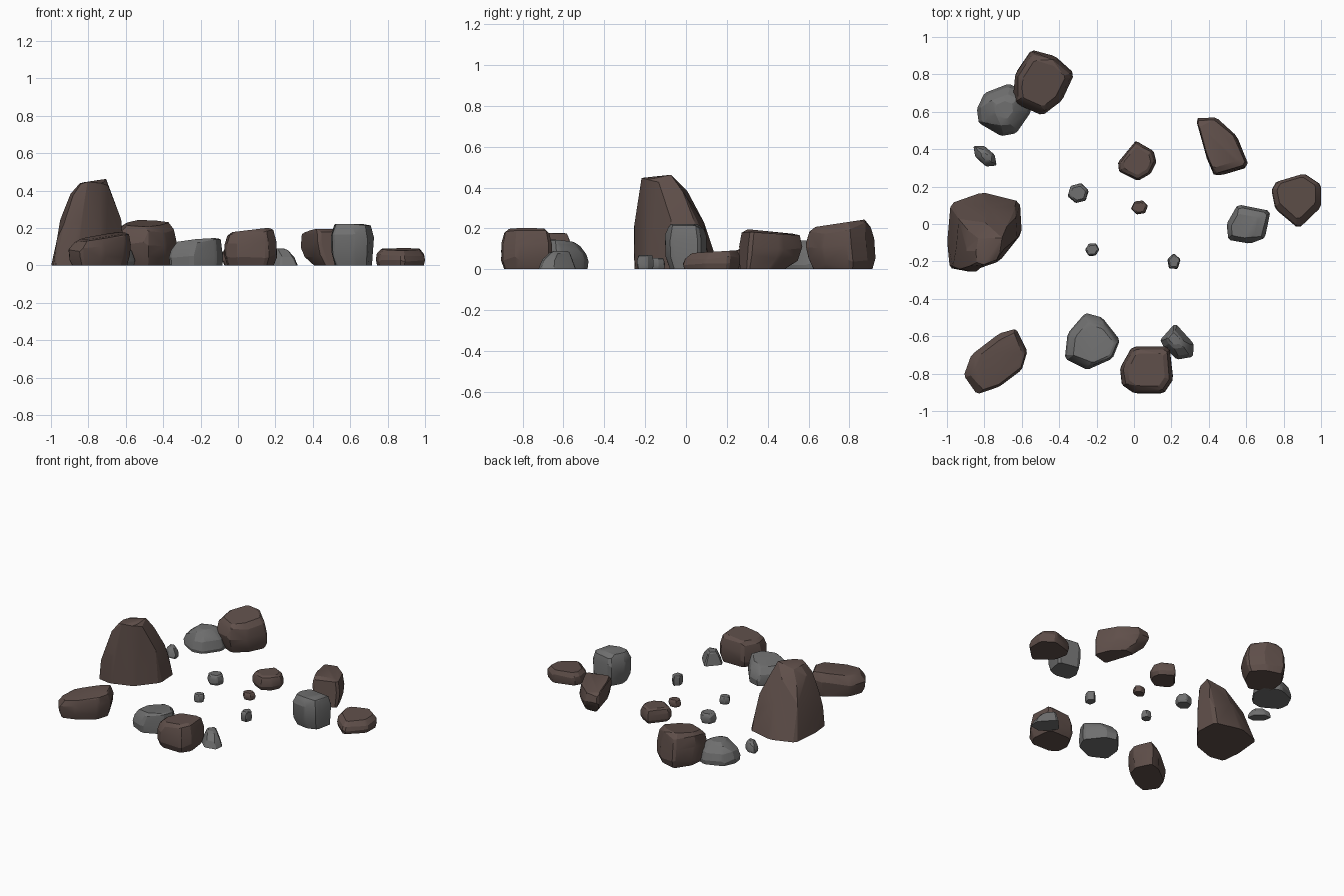
import bpy, bmesh, math, random
from mathutils import Vector

if "Cube" in bpy.data.objects:
    bpy.data.objects.remove(bpy.data.objects["Cube"])

random.seed(4)


def material(name, rgb):
    m = bpy.data.materials.new(name)
    m.diffuse_color = (*rgb, 1)
    m.use_nodes = True
    m.node_tree.nodes["Principled BSDF"].inputs["Base Color"].default_value = m.diffuse_color
    return m


BROWN = material("brown_stone", (0.115, 0.078, 0.068))
GREY = material("grey_stone", (0.16, 0.16, 0.16))

# Side profiles: (height fraction, scale, shift x, shift y)
BLOCK = [(0, .88, 0, 0), (.25, 1, 0, 0), (.6, .99, 0, 0), (.88, .88, 0, 0), (1, .7, 0, 0)]
MOUND = [(0, .97, 0, 0), (.2, 1, 0, 0), (.55, .88, 0, 0), (.85, .62, 0, 0), (1, .35, 0, 0)]


def rock(name, mat, outline, height, profile=BLOCK, tilt=(0, 0)):
    """Stack scaled copies of a plan outline and wrap them in a convex hull."""
    pts = [Vector(p) for p in outline]
    xs, ys = [p.x for p in pts], [p.y for p in pts]
    c = Vector(((min(xs) + max(xs)) / 2, (min(ys) + max(ys)) / 2))
    size = max(max(xs) - min(xs), max(ys) - min(ys))
    ring = []
    for i, p in enumerate(pts):  # chip each plan corner
        ring += [p.lerp(pts[i - 1], .1), p.lerp(pts[(i + 1) % len(pts)], .1)]
    bm = bmesh.new()
    for f, s, dx, dy in profile:
        for i, p in enumerate(ring):
            q = c + (p - c) * s + Vector((dx, dy))
            z = f * (height + tilt[0] * (q.x - c.x) + tilt[1] * (q.y - c.y))
            if 0 < f < 1:
                z += random.uniform(-.07, .07) * height
            bm.verts.new((q.x, q.y, max(z, 0)))
    res = bmesh.ops.convex_hull(bm, input=bm.verts[:])
    junk = [g for g in set(res["geom_interior"]) | set(res["geom_unused"])
            if isinstance(g, bmesh.types.BMVert) and g.is_valid]
    bmesh.ops.delete(bm, geom=junk, context='VERTS')
    bmesh.ops.remove_doubles(bm, verts=bm.verts[:], dist=size * .03)
    bmesh.ops.dissolve_limit(bm, angle_limit=math.radians(9),
                             verts=bm.verts[:], edges=bm.edges[:])
    bmesh.ops.recalc_face_normals(bm, faces=bm.faces[:])
    me = bpy.data.meshes.new(name)
    bm.to_mesh(me)
    bm.free()
    me.materials.append(mat)
    ob = bpy.data.objects.new(name, me)
    bpy.context.collection.objects.link(ob)
    bpy.ops.object.select_all(action='DESELECT')
    ob.select_set(True)
    bpy.context.view_layer.objects.active = ob
    bpy.ops.object.shade_smooth_by_angle(angle=math.radians(20))


def pebble(name, mat, x, y, rx, ry, height, turn, sides=6, profile=BLOCK):
    """Small stone on a turned, uneven polygon."""
    pts = []
    for i in range(sides):
        a = math.tau * i / sides
        r = random.uniform(.94, 1.06)
        u, v = rx * r * math.cos(a), ry * r * math.sin(a)
        t = math.radians(turn)
        pts.append((x + u * math.cos(t) - v * math.sin(t), y + u * math.sin(t) + v * math.cos(t)))
    rock(name, mat, pts, height, profile)


# Tall standing boulder
rock("tall_boulder", BROWN,
     [(-1, -.08), (-.98, .11), (-.81, .17), (-.61, .12), (-.6, -.05), (-.72, -.2), (-.88, -.255), (-.985, -.235)],
     .445, [(0, 1, 0, 0), (.25, .93, .005, -.02), (.5, .82, .012, -.04),
            (.8, .58, .02, -.07), (.97, .38, .03, -.095), (1, .28, .03, -.105)])

# Large brown boulders of the outer ring
rock("back_boulder", BROWN,
     [(-.645, .71), (-.635, .8), (-.55, .925), (-.42, .89), (-.32, .8), (-.385, .66), (-.49, .58), (-.635, .645)],
     .225, [(0, .86, 0, .015), (.2, .98, 0, .01), (.55, 1, 0, 0), (.88, .9, 0, 0), (1, .72, 0, 0)], (0, .15))
rock("back_right_boulder", BROWN,
     [(.33, .565), (.44, .57), (.55, .47), (.615, .31), (.43, .255), (.385, .36)],
     .185, [(0, .7, .03, -.04), (.3, .92, .01, -.01), (.6, 1, 0, 0), (.9, .92, -.005, 0), (1, .72, -.02, 0)], (0, -.1))
rock("right_slab", BROWN,
     [(.735, .18), (.76, .225), (.91, .27), (1, .21), (1, .09), (.88, -.025), (.755, .08)],
     .085, [(0, .95, 0, 0), (.3, 1, 0, 0), (.65, .96, 0, .005), (1, .78, 0, .015)], (0, .06))
rock("front_left_boulder", BROWN,
     [(-.91, -.81), (-.87, -.7), (-.72, -.585), (-.63, -.56), (-.57, -.68), (-.6, -.78), (-.72, -.87), (-.84, -.91)],
     .155, [(0, .88, 0, 0), (.3, .97, 0, 0), (.65, 1, 0, 0), (.92, .88, .01, 0), (1, .74, .015, .01)], (.12, .08))
rock("front_boulder", BROWN,
     [(-.075, -.77), (-.01, -.655), (.19, -.655), (.21, -.83), (.16, -.905), (0, -.905), (-.065, -.86)],
     .19, BLOCK, (.12, 0))

# Grey boulders
rock("right_grey_boulder", GREY,
     [(.495, 0), (.555, .105), (.73, .07), (.7, -.075), (.62, -.105), (.505, -.085)],
     .222, [(0, .86, .005, .01), (.3, .97, 0, 0), (.7, 1, 0, 0), (.9, .85, 0, 0), (1, .62, -.02, -.01)])
rock("front_grey_boulder", GREY,
     [(-.37, -.72), (-.355, -.585), (-.26, -.475), (-.17, -.5), (-.075, -.62), (-.115, -.72), (-.25, -.78)],
     .135, [(0, .97, 0, 0), (.3, 1, 0, 0), (.65, .93, 0, 0), (.9, .8, .015, -.01), (1, .65, .02, -.015)], (.08, -.05))
rock("back_grey_boulder", GREY,
     [(-.84, .615), (-.8, .7), (-.67, .75), (-.56, .7), (-.55, .6), (-.63, .485), (-.71, .47), (-.83, .54)],
     .14, MOUND)
rock("front_grey_stone", GREY,
     [(.14, -.62), (.22, -.53), (.32, -.64), (.315, -.71), (.23, -.725), (.16, -.66)],
     .09, [(0, 1, 0, 0), (.45, .8, 0, 0), (.85, .55, -.01, .01), (1, .35, -.015, .015)])

# Inner brown stone
rock("centre_stone", BROWN,
     [(-.085, .33), (-.03, .4), (.01, .445), (.105, .39), (.12, .33), (.09, .27), (.02, .23), (-.08, .28)],
     .1)

# Scattered pebbles
pebble("centre_pebble", BROWN, .03, .09, .045, .04, .05, 10)
pebble("left_pebble", GREY, -.797, .365, .077, .045, .065, -40, 6, MOUND)
pebble("inner_grey_stone", GREY, -.297, .163, .058, .056, .07, 15)
pebble("inner_grey_pebble", GREY, -.223, -.138, .038, .037, .055, 60)
pebble("front_right_pebble", GREY, .212, -.202, .044, .038, .07, 88, 5)
